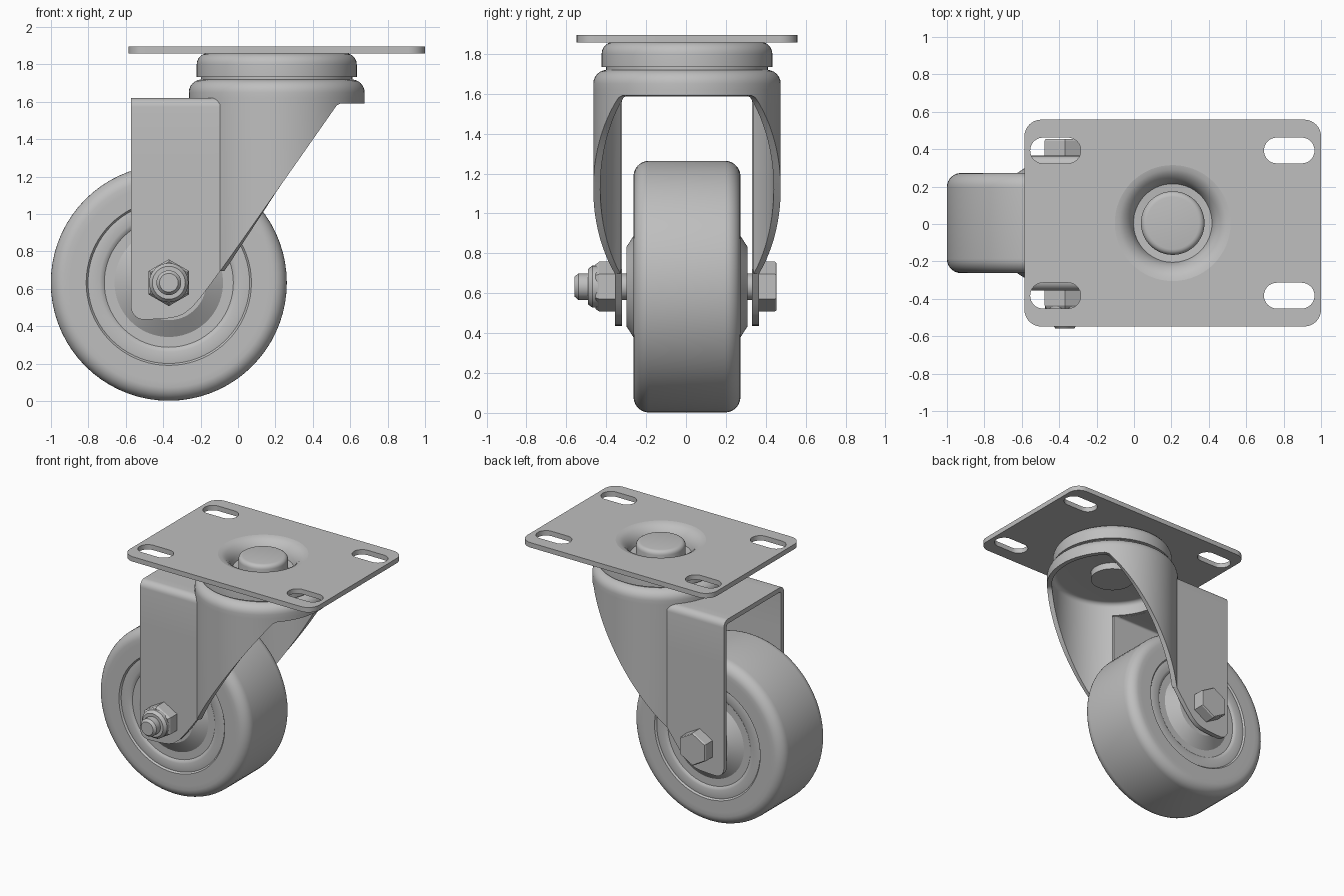
import bpy, bmesh, math
from math import cos, sin, pi, radians, sqrt

if "Cube" in bpy.data.objects:
    bpy.data.objects.remove(bpy.data.objects["Cube"])

OFF_Y = 0.005                 # shared sideways offset of all parts
SWIVEL = (0.207, OFF_Y, 0)    # swivel axis
AXLE = (-0.37, OFF_Y, 0.633)  # wheel axis
R, WALL, HALF, REAR = 0.47, 0.035, 0.36, -0.572

steel = bpy.data.materials.new("grey_steel")
steel.use_nodes = True
steel.diffuse_color = (0.52, 0.52, 0.52, 1)
steel.node_tree.nodes["Principled BSDF"].inputs["Base Color"].default_value = (0.52, 0.52, 0.52, 1)


def finish(obj, angle=32):
    obj.data.materials.append(steel)
    bpy.ops.object.select_all(action='DESELECT')
    obj.select_set(True)
    bpy.context.view_layer.objects.active = obj
    for m in list(obj.modifiers):
        bpy.ops.object.modifier_apply(modifier=m.name)
    bpy.ops.object.shade_smooth_by_angle(angle=radians(angle))
    return obj


def to_object(name, bm, loc):
    mesh = bpy.data.meshes.new(name)
    bm.to_mesh(mesh)
    bm.free()
    obj = bpy.data.objects.new(name, mesh)
    obj.location = loc
    bpy.context.collection.objects.link(obj)
    return obj


def grid(bm, rows, wrap=False):
    """Skin rows of points with quads."""
    vs = [[bm.verts.new(p) for p in row] for row in rows]
    for a, b in zip(vs, vs[1:]):
        n = len(a)
        for j in range(n if wrap else n - 1):
            k = (j + 1) % n
            bm.faces.new((a[j], a[k], b[k], b[j]))


def lathe(name, profile, loc, axis='Z', segs=64, ring=False):
    """Spin (radius, height) points; ring closes the profile on itself."""
    if ring:
        profile = profile + profile[:1]
    rows = []
    for r, h in profile:
        row = []
        for i in range(segs):
            a = pi / 2 + 2 * pi * i / segs
            row.append((r * cos(a), r * sin(a), h) if axis == 'Z' else (r * cos(a), h, r * sin(a)))
        rows.append(row)
    bm = bmesh.new()
    grid(bm, rows, wrap=True)
    bmesh.ops.remove_doubles(bm, verts=bm.verts, dist=1e-5)
    bmesh.ops.dissolve_degenerate(bm, edges=bm.edges, dist=1e-5)
    bmesh.ops.recalc_face_normals(bm, faces=bm.faces)
    return finish(to_object(name, bm, loc))


def arc(cx, cy, r, start, end, n=6):
    return [(cx + r * cos(radians(start + (end - start) * i / n)),
             cy + r * sin(radians(start + (end - start) * i / n))) for i in range(n + 1)]


# Mounting plate: rounded outline with four slots and a centre opening
def rounded(cx, cy, hx, hy, r, n=8):
    pts = []
    for k, (sx, sy) in enumerate([(1, 1), (-1, 1), (-1, -1), (1, -1)]):
        pts += arc(cx + sx * (hx - r), cy + sy * (hy - r), r, 90 * k, 90 * k + 90, n)
    return pts


outlines = [rounded(0.207, 0, 0.793, 0.553, 0.09), rounded(0.207, 0, 0.31, 0.31, 0.31, 16)]
for x in (-0.42, 0.83):
    for y in (-0.388, 0.388):
        outlines.append(rounded(x, y, 0.135, 0.069, 0.0685))
curve = bpy.data.curves.new("mounting_plate", 'CURVE')
curve.dimensions = '2D'
curve.fill_mode = 'BOTH'
curve.extrude = 0.0185
for pts in outlines:
    s = curve.splines.new('POLY')
    s.points.add(len(pts) - 1)
    for p, (x, y) in zip(s.points, pts):
        p.co = (x, y, 0, 1)
    s.use_cyclic_u = True
plate = bpy.data.objects.new("mounting_plate", curve)
plate.location = (0, OFF_Y, 1.8765)
bpy.context.collection.objects.link(plate)
bpy.ops.object.select_all(action='DESELECT')
plate.select_set(True)
bpy.context.view_layer.objects.active = plate
bpy.ops.object.convert(target='MESH')
finish(bpy.context.view_layer.objects.active)

# Pressed dish in the plate and the pivot rivet standing in it
lathe("plate_dish", [(0.31, 1.895), (0.285, 1.89), (0.26, 1.876), (0.235, 1.85), (0.218, 1.82),
                     (0.21, 1.79), (0.15, 1.785), (0.15, 1.76), (0.235, 1.76), (0.31, 1.858)],
      SWIVEL, ring=True)
lathe("pivot_rivet", [(0, 1.885)] + arc(0.14, 1.855, 0.03, 90, 0, 4)
      + [(0.17, 1.72), (0.155, 1.7), (0.155, 1.635), (0, 1.635)], SWIVEL)

# Swivel races
lathe("upper_race", [(0.3, 1.86)] + arc(0.368, 1.8, 0.06, 90, 0)
      + [(0.428, 1.733), (0.16, 1.733), (0.16, 1.76), (0.28, 1.76)], SWIVEL, ring=True)
lathe("bearing_seal", [(0.15, 1.74), (0.405, 1.74), (0.405, 1.71), (0.15, 1.71)], SWIVEL, ring=True)


# Fork: lower edge of the legs as a function of x
def leg_bottom(x):
    line = 1.016 + 1.43 * (x - 0.134)
    z = 0.5 * (line + 0.43 + sqrt((line - 0.43) ** 2 + 0.09 ** 2))
    d = REAR + 0.07 - x
    if d > 0:
        z += 0.07 - sqrt(max(0, 0.07 ** 2 - d * d))
    return min(z, 1.592)


def solidify(obj):
    m = obj.modifiers.new("wall", 'SOLIDIFY')
    m.thickness = WALL
    m.offset = -1
    return finish(obj)


# Swivel housing: round cap whose skirt runs down into the two legs
join = math.degrees(math.acos(-sqrt(R * R - HALF * HALF) / R))
cap = [(R, 1.62)] + arc(R - 0.07, 1.65, 0.07, 0, 90) + [(0.12, 1.72)]


def skirt(bm, start, end, n, bottom):
    angles = [radians(start + (end - start) * i / n) for i in range(n + 1)]
    rows = [[(R * cos(a), R * sin(a), bottom(SWIVEL[0] + R * cos(a))) for a in angles]]
    rows += [[(r * cos(a), r * sin(a), z) for a in angles] for r, z in cap]
    grid(bm, rows)


bm = bmesh.new()
skirt(bm, -join, join, 72, leg_bottom)
skirt(bm, join, 360 - join, 24, lambda x: 1.588)
bmesh.ops.remove_doubles(bm, verts=bm.verts, dist=1e-4)
solidify(to_object("swivel_housing", bm, SWIVEL))

# Rear channel: flat legs joined by a bridge, ending on the round skirt
ROUND, TOP = 0.05, 1.622
right = [(-HALF, None), (-HALF, 1.3)] + arc(ROUND - HALF, TOP - ROUND, ROUND, 180, 90)
path = right + [(-0.31 + 0.062 * i, TOP) for i in range(1, 10)] + [(-y, z) for y, z in reversed(right)]
steps = [0.15 * (1 - cos(radians(15 * k))) for k in range(7)] + [0.15 + 0.085 * k for k in range(1, 11)]
rows = []
for y, z in path:
    end = SWIVEL[0] - sqrt((R - 0.01) ** 2 - y * y)
    xs = [REAR + (end - REAR) * t for t in steps]
    rows.append([(x, y, leg_bottom(x) if z is None else z) for x in xs])
bm = bmesh.new()
grid(bm, rows)
solidify(to_object("fork_channel", bm, (0, OFF_Y, 0)))

# Wheel: tread, stepped side faces and conical hub
side = ([(0, 0.303), (0.2, 0.303), (0.29, 0.245), (0.345, 0.245), (0.355, 0.253), (0.37, 0.258),
         (0.42, 0.258), (0.432, 0.256), (0.442, 0.268), (0.53, 0.268)]
        + arc(0.553, 0.19, 0.078, 85, 0, 7))
lathe("wheel", side + [(r, -y) for r, y in reversed(side)], AXLE, 'Y', 72)

# Axle bolt with hexagon head, nut and locking collar
lathe("axle_bolt", [(0, 0.37), (0.066, 0.37), (0.066, -0.545), (0.05, -0.564), (0, -0.564)], AXLE, 'Y', 32)
lathe("bolt_head", [(0, 0.355), (0.125, 0.355), (0.125, 0.44), (0.118, 0.449), (0, 0.449)], AXLE, 'Y', 6)
lathe("lock_nut", [(0, -0.355), (0.125, -0.355), (0.125, -0.44), (0.112, -0.458), (0, -0.458)], AXLE, 'Y', 6)
lathe("nut_collar", [(0, -0.44), (0.105, -0.44), (0.105, -0.475), (0.088, -0.497), (0, -0.497)], AXLE, 'Y', 32)
